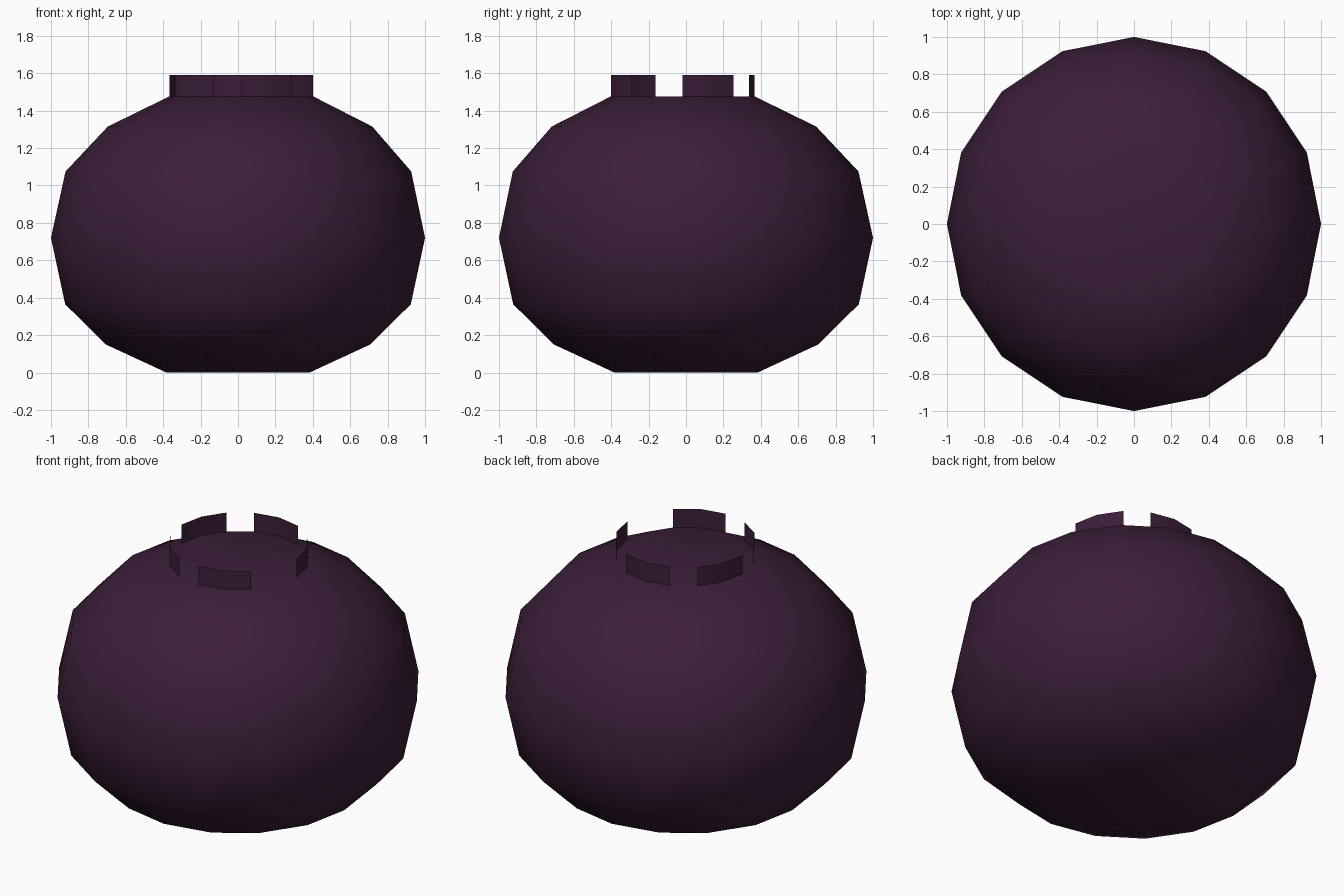
import bpy, bmesh, math

if "Cube" in bpy.data.objects:
    bpy.data.objects.remove(bpy.data.objects["Cube"])

SIDES = 16
skin = bpy.data.materials.new("dark_purple_skin")
skin.diffuse_color = (0.045, 0.013, 0.041, 1)
skin.use_nodes = True
skin.node_tree.nodes["Principled BSDF"].inputs["Base Color"].default_value = skin.diffuse_color


def ring(bm, radius, z, shift):
    # 16-sided ring, nudged towards +x and -y by shift
    return [bm.verts.new((radius * math.cos(2 * math.pi * k / SIDES) + shift,
                          radius * math.sin(2 * math.pi * k / SIDES) - shift, z))
            for k in range(SIDES)]


def finish(bm, name):
    loose = [v for v in bm.verts if not v.link_faces]
    bmesh.ops.delete(bm, geom=loose, context='VERTS')
    bmesh.ops.recalc_face_normals(bm, faces=bm.faces)
    for f in bm.faces:
        f.smooth = True
    mesh = bpy.data.meshes.new(name)
    bm.to_mesh(mesh)
    bm.free()
    mesh.materials.append(skin)
    obj = bpy.data.objects.new(name, mesh)
    bpy.context.collection.objects.link(obj)


# Berry body: squashed sphere with slightly dished poles (radius, z, shift)
profile = [(0.383, 0.0, 0), (0.707, 0.15, 0), (0.924, 0.365, 0), (1.0, 0.72, 0),
           (0.924, 1.075, 0.002), (0.707, 1.315, 0.011), (0.383, 1.477, 0.0175)]
bm = bmesh.new()
rings = [ring(bm, *p) for p in profile]
for low, high in zip(rings, rings[1:]):
    for k in range(SIDES):
        n = (k + 1) % SIDES
        bm.faces.new((low[k], low[n], high[n], high[k]))
for rim, pole in ((rings[0], (0, 0, 0.03)), (rings[-1], (0.0175, -0.0175, 1.44))):
    centre = bm.verts.new(pole)
    for k in range(SIDES):
        bm.faces.new((rim[k], rim[(k + 1) % SIDES], centre))
finish(bm, "berry_body")

# Crown: five thin upright flaps, each two sides of the rim wide
bm = bmesh.new()
base = ring(bm, 0.383, 1.477, 0.0175)
tip = ring(bm, 0.383, 1.59, 0.0175)
for start in (0, 3, 6, 9, 12):
    for k in (start, start + 1):
        bm.faces.new((base[k], base[k + 1], tip[k + 1], tip[k]))
finish(bm, "crown_flaps")
